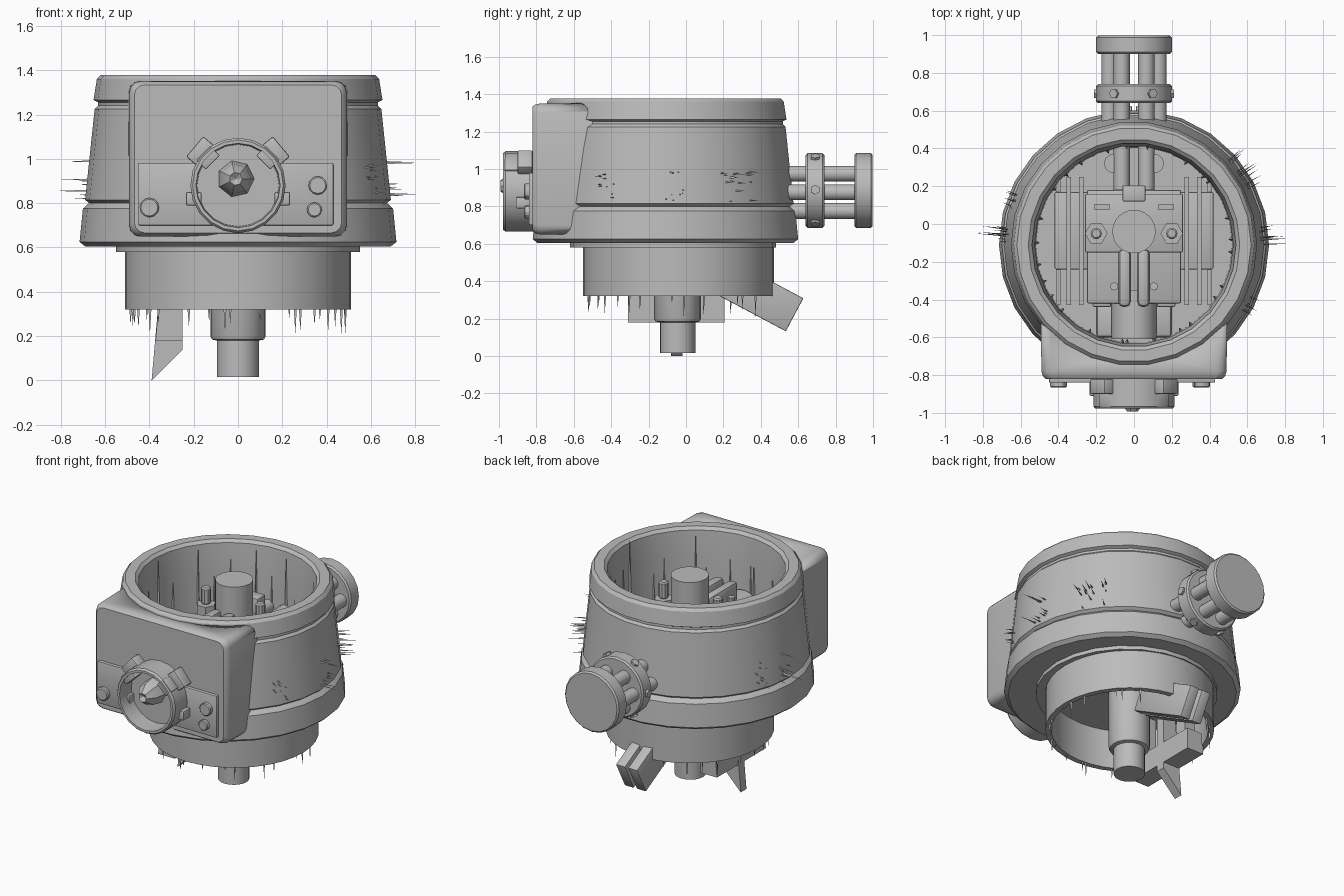
import bpy, bmesh, math, random
from mathutils import Vector, Matrix

if "Cube" in bpy.data.objects:
    bpy.data.objects.remove(bpy.data.objects["Cube"])

random.seed(4)
grey = bpy.data.materials.new("plain_grey")
grey.diffuse_color = (0.5, 0.5, 0.5, 1)
grey.use_nodes = True
grey.node_tree.nodes["Principled BSDF"].inputs["Base Color"].default_value = grey.diffuse_color


def finish(name, bm, smooth=True):
    bmesh.ops.recalc_face_normals(bm, faces=bm.faces)
    me = bpy.data.meshes.new(name)
    bm.to_mesh(me)
    bm.free()
    me.materials.append(grey)
    ob = bpy.data.objects.new(name, me)
    bpy.context.collection.objects.link(ob)
    if smooth:
        bpy.ops.object.select_all(action='DESELECT')
        ob.select_set(True)
        bpy.context.view_layer.objects.active = ob
        bpy.ops.object.shade_smooth_by_angle(angle=math.radians(30))
    return ob


def lathe(name, profile, center, axis='Z', n=24):
    """Spin (radius, height) points around an axis through center."""
    bm = bmesh.new()
    vs = [bm.verts.new((r, 0, h)) for r, h in profile]
    es = [bm.edges.new(p) for p in zip(vs, vs[1:])]
    bmesh.ops.spin(bm, geom=vs + es, cent=(0, 0, 0), axis=(0, 0, 1),
                   angle=math.tau, steps=n)
    bmesh.ops.remove_doubles(bm, verts=bm.verts, dist=1e-4)
    m = Matrix() if axis == 'Z' else Matrix.Rotation(-math.pi / 2, 4, 'X')
    bm.transform(Matrix.Translation(center) @ m)
    return finish(name, bm)


def rod(name, center, r, h0, h1, axis='Z', n=16, b=0.0):
    """Closed cylinder from h0 to h1 along the axis, with edge chamfer b."""
    prof = [(0, h0), (r - b, h0), (r, h0 + b), (r, h1 - b), (r - b, h1), (0, h1)]
    if b == 0:
        prof = [(0, h0), (r, h0), (r, h1), (0, h1)]
    return lathe(name, prof, center, axis, n)


def box(name, lo, hi, bevel=0.0, rot=None):
    lo, hi = Vector(lo), Vector(hi)
    bm = bmesh.new()
    bmesh.ops.create_cube(bm, size=1)
    bmesh.ops.scale(bm, vec=hi - lo, verts=bm.verts)
    if bevel:
        bmesh.ops.bevel(bm, geom=bm.edges[:], offset=bevel, segments=2,
                        profile=0.5, affect='EDGES')
    m = Matrix.Translation((lo + hi) / 2)
    bm.transform(m @ rot if rot else m)
    return finish(name, bm, bevel > 0)


def prism(name, pts, y0, y1):
    """Extrude an x, z outline along y."""
    bm = bmesh.new()
    f = bm.faces.new([bm.verts.new((x, y0, z)) for x, z in pts])
    ext = bmesh.ops.extrude_face_region(bm, geom=[f])
    bmesh.ops.translate(bm, vec=(0, y1 - y0, 0),
                        verts=[v for v in ext['geom'] if isinstance(v, bmesh.types.BMVert)])
    return finish(name, bm, False)


def spikes(name, items):
    """Thin three-sided slivers, each (base, tip, width)."""
    bm = bmesh.new()
    for base, tip, w in items:
        base, tip = Vector(base), Vector(tip)
        q = (tip - base).to_track_quat('Z', 'Y').to_matrix().to_4x4()
        d = (tip - base).length
        bmesh.ops.create_cone(bm, segments=3, radius1=w, radius2=0, depth=d, cap_ends=True,
                              matrix=Matrix.Translation((base + tip) / 2) @ q)
    return finish(name, bm, False)


# Main housing: flared skirt, tapered wall, grooved top rim, open cup
BY = -0.11
lathe("housing", [(0, .605), (.69, .605), (.715, .625), (.70, .775), (.685, .79),
                  (.672, .80), (.69, .815), (.647, 1.225), (.632, 1.24), (.632, 1.255),
                  (.652, 1.265), (.637, 1.36), (.62, 1.378), (.56, 1.378), (.54, 1.36),
                  (.525, 1.2), (.52, .64), (0, .64)], (0, BY, 0), n=26)

# Lower open drum with its collar
DY = -0.04
lathe("lower_drum", [(.51, .61), (.51, .32), (.475, .32), (.475, .61)], (0, DY, 0), n=36)
rod("drum_collar", (0, DY - .03, 0), .55, .58, .61, n=24)

# Front box, cut to sit around the housing
bm = bmesh.new()
outline, R = [], .05
for cx, cz, a in ((.44, 1.3, 0), (-.44, 1.3, 90), (-.44, .70, 180), (.44, .70, 270)):
    for k in range(4):
        t = math.radians(a + 30 * k)
        outline.append((cx + R * math.cos(t), cz + R * math.sin(t)))
layers = []
for y, s in ((-.42, 1.01), (-.78, 1), (-.805, .985), (-.82, .955)):
    layers.append([bm.verts.new((x * s, y, 1 + (z - 1) * s)) for x, z in outline])
for a, b in zip(layers, layers[1:]):
    for i in range(len(a)):
        j = (i + 1) % len(a)
        bm.faces.new((a[i], a[j], b[j], b[i]))
bm.faces.new(layers[0])
bm.faces.new(layers[-1])
front_box = finish("front_box", bm)
cutter = rod("box_cutter", (0, BY, 0), .585, .4, 1.6, n=26)
cutter.hide_render = True
cutter.hide_set(True)
mod = front_box.modifiers.new("cut", 'BOOLEAN')
mod.operation = 'DIFFERENCE'
mod.object = cutter

# Control panel and knobs
box("control_panel", (-.45, -.84, .70), (.43, -.80, .98), .006)
for x, z, r in ((.36, .88, .042), (.345, .77, .034), (-.40, .78, .044)):
    rod("knob", (x, 0, z), r, -.866, -.80, 'Y', 12, .006)

# Front socket ring, inner nub and side lugs
lathe("socket_ring", [(.215, -.80), (.215, -.965), (.205, -.978), (.19, -.978),
                      (.185, -.86), (0, -.86)], (0, 0, .88), 'Y', 20)
lathe("socket_nub", [(.085, -.85), (.07, -.94), (.03, -.992), (0, -.97)], (-.01, 0, .91), 'Y', 7)
for s in (-1, 1):
    box("socket_lug", (s * .165 - .06, -.90, .99), (s * .165 + .06, -.82, 1.07), .008,
        Matrix.Rotation(s * math.radians(50), 4, 'Y'))
    box("socket_clip", (s * .135 - .045, -.97, .975), (s * .135 + .045, -.89, 1.035), .005,
        Matrix.Rotation(s * math.radians(45), 4, 'Y'))
    box("socket_side_rail", (s * .20 - .035, -.91, .79), (s * .20 + .035, -.83, .85), .006)

# Rear connector: six rods, flange with bolts, end cap
CZ = .885
for k in range(6):
    a = math.tau * k / 6
    c, s = math.cos(a), math.sin(a)
    rod("rear_rod", (.13 * c, 0, CZ - .01 + .115 * s), .043, .18 if k in (1, 2) else .42, .92, 'Y', 14)
    b = rod("flange_bolt", (0, 0, 0), .026, .19, .212, n=6)
    b.matrix_world = (Matrix.Translation((0, .69, CZ)) @ Matrix.Rotation(a + .5, 4, 'Y'))
rod("rear_flange", (0, 0, CZ), .20, .64, .74, 'Y', 20, .01)
rod("rear_cap", (0, 0, CZ), .20, .90, .998, 'Y', 20, .01)

# Central post and lower shaft
rod("center_post", (0, DY, 0), .115, .5, 1.34, n=24)
lathe("lower_shaft", [(0, .015), (.095, .015), (.095, .18), (.118, .185), (.125, .2),
                      (.125, .6)], (0, DY - .005, 0), n=20)

# Inner mechanism
box("core_block", (-.25, -.42, .62), (.25, .18, 1.0), .01)
box("core_top_plate", (-.26, -.15, 1.0), (.26, .16, 1.06), .008)
box("post_key", (-.06, .12, 1.0), (.06, .205, 1.16), .006)
box("front_guide", (-.2, -.60, .70), (.2, -.40, .88), .02)
rod("front_pipe", (0, 0, .90), .12, -.61, -.35, 'Y', 16)
rod("clevis_pin", (0, 0, 1.06), .02, -.001, .001)
for s in (-1, 1):
    for x, z1 in ((.28, 1.02), (.345, .97), (.40, .90)):
        box("side_plate", (s * x - .012, -.43, .62), (s * x + .012, .25, z1))
    box("side_block", (s * .33 - .09, -.24, .62), (s * .33 + .09, .17, .92), .008)
    rod("bolt_nut", (s * .2, -.05, 0), .06, 1.06, 1.13, n=6)
    rod("bolt_stud", (s * .2, -.05, 0), .03, 1.13, 1.24, n=10, b=.008)
    rod("vent_plug", (s * .11, .32, 0), .05, .62, .98, n=10)
    box("clevis_arm", (s * .05 - .034, -.44, .95), (s * .05 + .034, -.13, 1.17), .03)
    rod("clevis_bolt", (s * .105, -.33, 0), .022, 1.0, 1.11, n=8)
    box("guide_cheek", (s * .17 - .05, -.44, .85), (s * .17 + .05, -.27, .98), .012)
    box("slot_lip", (s * .17 - .04, .075, 1.06), (s * .17 + .04, .105, 1.068))

# Tilted split arm sticking out under the drum at the back
tilt = Matrix.Rotation(math.radians(-28), 4, 'X')
for s in (-1, 1):
    box("split_arm", (s * .045 - .034, .10, .25), (s * .045 + .034, .60, .45), .006,
        Matrix.Translation((0, .01, -.012)) @ tilt)
box("split_arm_web", (-.02, .09, .27), (.02, .55, .41), 0, tilt)

# Slanted blade and crossbar below the drum
prism("blade", [(-.39, 0), (-.36, .34), (-.33, .6), (-.25, .6), (-.25, .14)], -.08, -.02)
prism("blade_crossbar", [(-.372, .18), (-.36, .32), (-.25, .32), (-.25, .18)], -.31, .205)
for y in (-.24, .13):
    box("crossbar_post", (-.34, y - .04, .3), (-.26, y + .04, .6))

# Slivers hanging from the drum, rising in the cup, and bristling from the sides
hang, rise, side = [], [], []
for k in range(26):
    a = math.tau * (k + random.random()) / 26
    c, s = math.cos(a), math.sin(a)
    hang.append(((.485 * c, DY + .485 * s, .36),
                 (.485 * c, DY + .485 * s, random.uniform(.2, .29)), .010))
    rise.append(((.515 * c, BY + .515 * s, .80),
                 (.52 * c, BY + .52 * s, random.uniform(1.1, 1.40)), .016))
for a, length in ((4, .17), (176, .17), (30, .12), (38, .12), (-27, .08), (160, .07)):
    for k in range(9):
        t = math.radians(a + random.uniform(-4, 4))
        z = .9 + random.uniform(-.09, .09)
        d = random.uniform(.3, 1) * length
        c, s = math.cos(t), math.sin(t)
        side.append(((.64 * c, BY + .64 * s, z), ((.67 + d) * c, BY + (.67 + d) * s, z), .007))
spikes("hanging_slivers", hang)
spikes("cup_slivers", rise)
spikes("side_slivers", side)
